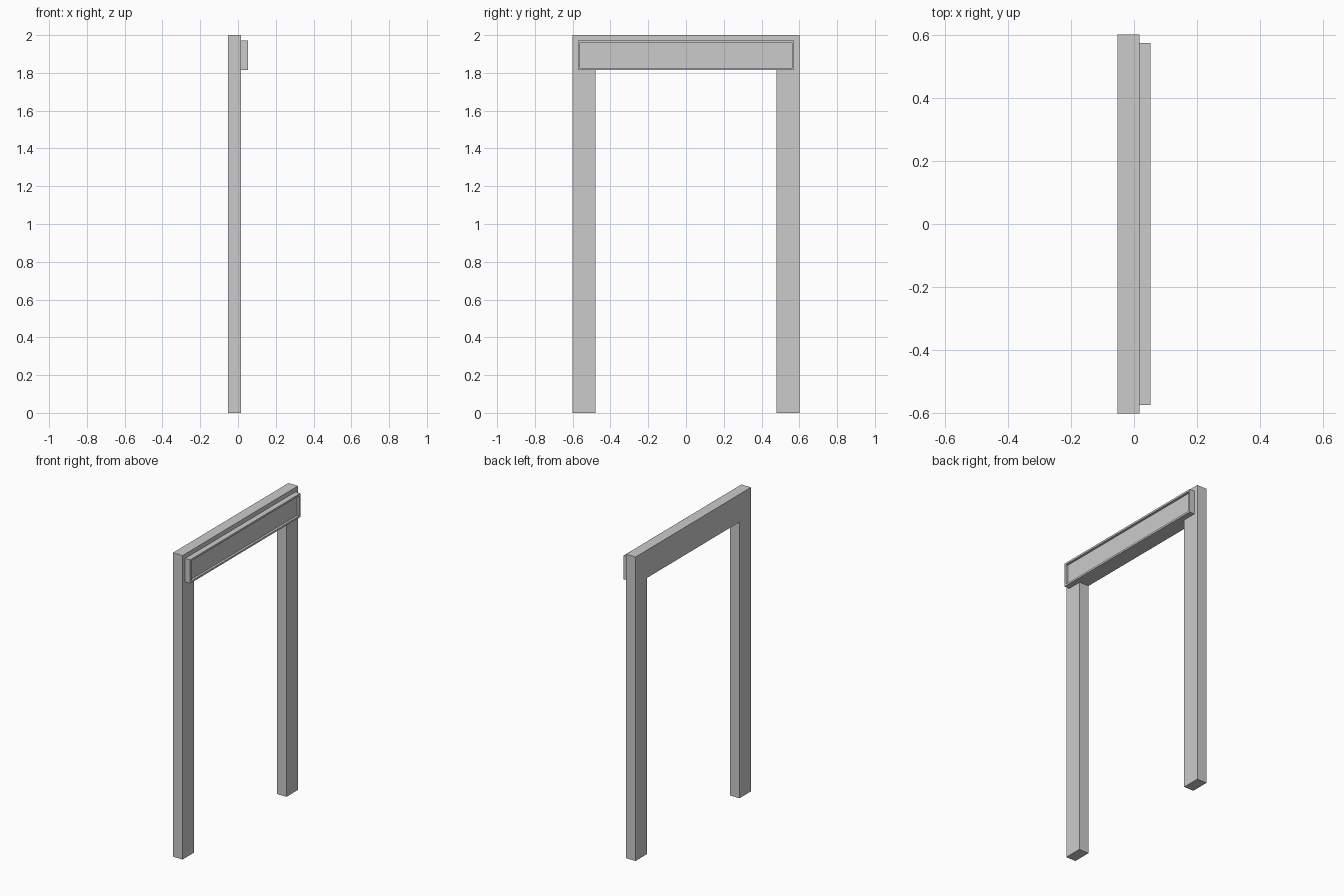
import bpy, bmesh
from mathutils import Vector

if "Cube" in bpy.data.objects:
    bpy.data.objects.remove(bpy.data.objects["Cube"])

grey = bpy.data.materials.new("plain grey")
grey.diffuse_color = (0.6, 0.6, 0.6, 1)
grey.use_nodes = True
grey.node_tree.nodes["Principled BSDF"].inputs["Base Color"].default_value = grey.diffuse_color


def extrude_profile(name, profile, x0, x1):
    """Extrude a (y, z) outline along x; returns the new object."""
    bm = bmesh.new()
    face = bm.faces.new([bm.verts.new((x0, y, z)) for y, z in profile])
    ext = bmesh.ops.extrude_face_region(bm, geom=[face])
    moved = [v for v in ext["geom"] if isinstance(v, bmesh.types.BMVert)]
    bmesh.ops.translate(bm, verts=moved, vec=(x1 - x0, 0, 0))
    bmesh.ops.recalc_face_normals(bm, faces=bm.faces)
    mesh = bpy.data.meshes.new(name)
    bm.to_mesh(mesh)
    bm.free()
    mesh.materials.append(grey)
    obj = bpy.data.objects.new(name, mesh)
    bpy.context.collection.objects.link(obj)
    return obj


# Door frame: two posts joined by a lintel
half = [(0.6, 2.0), (0.6, 0.0), (0.48, 0.0), (0.48, 1.817)]
outline = half + [(-y, z) for y, z in reversed(half)]
extrude_profile("door_frame", outline, -0.053, 0.017)

# Sign board on the lintel
panel = extrude_profile("sign_board", [(-0.573, 1.815), (0.573, 1.815),
                                       (0.573, 1.971), (-0.573, 1.971)], 0.017, 0.053)

# Raised rim: inset the outward face, then push the centre back
bm = bmesh.new()
bm.from_mesh(panel.data)
front = max(bm.faces, key=lambda f: f.calc_center_median().x)
bmesh.ops.inset_region(bm, faces=[front], thickness=0.012, use_even_offset=True)
ext = bmesh.ops.extrude_discrete_faces(bm, faces=[front])
centre = ext["faces"][0]
rim_verts = list(centre.verts)
bmesh.ops.translate(bm, verts=rim_verts, vec=Vector((-0.015, 0, 0)))
bmesh.ops.remove_doubles(bm, verts=bm.verts, dist=0.0001)
bmesh.ops.recalc_face_normals(bm, faces=bm.faces)
bm.to_mesh(panel.data)
bm.free()
